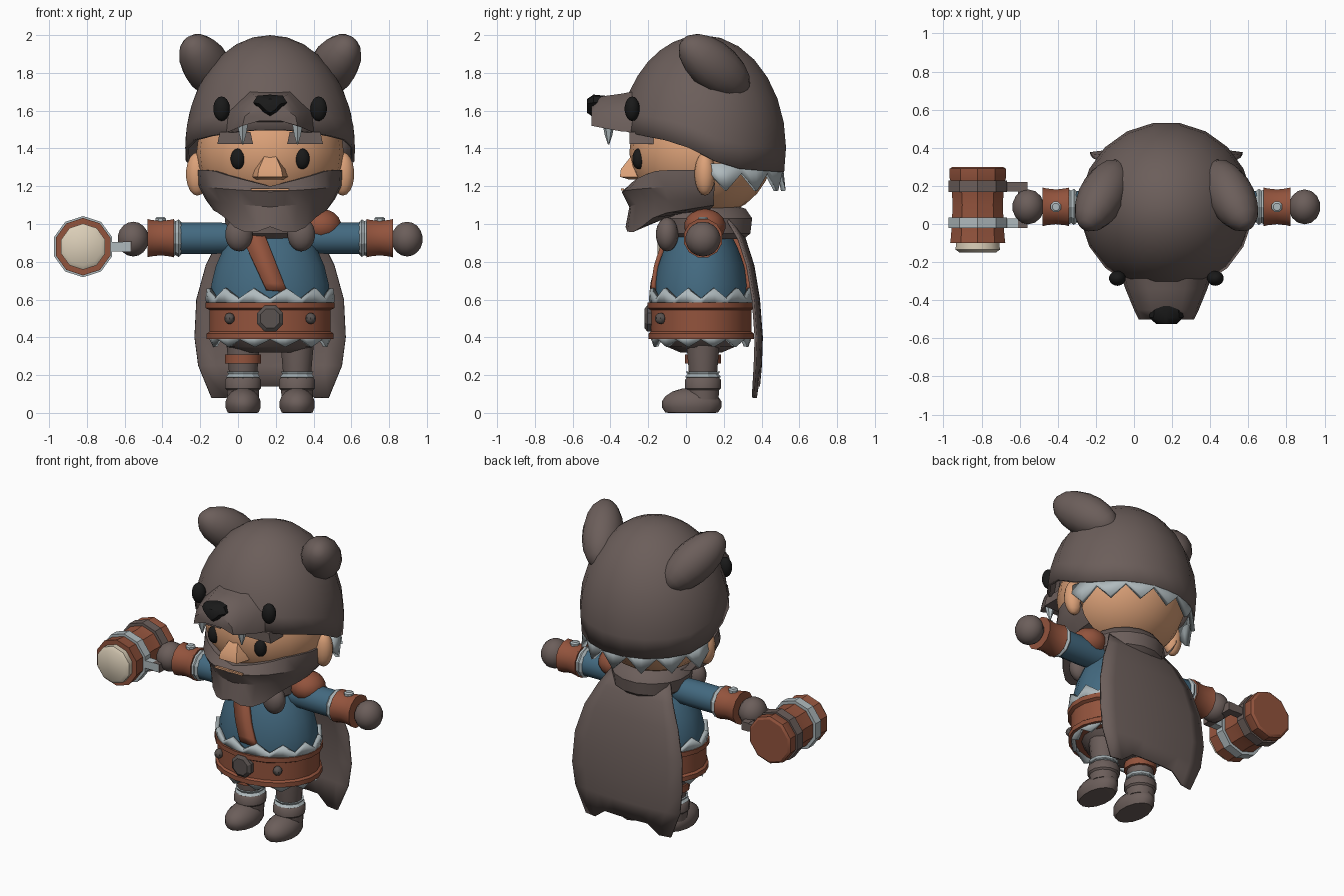
import bpy, bmesh, math
from mathutils import Matrix, Vector

if "Cube" in bpy.data.objects:
    bpy.data.objects.remove(bpy.data.objects["Cube"])

CX, CY = 0.17, 0.08          # body axis
TAU = 2 * math.pi

def material(name, c):
    m = bpy.data.materials.new(name)
    m.diffuse_color = (*c, 1)
    m.use_nodes = True
    m.node_tree.nodes["Principled BSDF"].inputs["Base Color"].default_value = m.diffuse_color
    return m

FUR = material("brown_fur", (0.148, 0.112, 0.103))
SKIN = material("skin", (0.72, 0.36, 0.19))
LEATHER = material("red_leather", (0.29, 0.087, 0.046))
BLUE = material("blue_cloth", (0.056, 0.142, 0.215))
PALE = material("pale_grey", (0.43, 0.49, 0.51))
CREAM = material("cream", (0.71, 0.62, 0.48))
BLACK = material("black", (0.01, 0.01, 0.01))
IRON = material("dark_iron", (0.10, 0.085, 0.08))

def build(name, verts, faces, mat, thick=0, angle=40):
    me = bpy.data.meshes.new(name)
    me.from_pydata([tuple(v) for v in verts], [], faces)
    bm = bmesh.new()
    bm.from_mesh(me)
    bmesh.ops.remove_doubles(bm, verts=bm.verts, dist=1e-5)
    bmesh.ops.recalc_face_normals(bm, faces=bm.faces)
    bm.to_mesh(me)
    bm.free()
    me.materials.append(mat)
    for p in me.polygons:
        p.use_smooth = True
    me.set_sharp_from_angle(angle=math.radians(angle))
    ob = bpy.data.objects.new(name, me)
    bpy.context.collection.objects.link(ob)
    if thick:
        mod = ob.modifiers.new("thickness", 'SOLIDIFY')
        mod.thickness, mod.offset = thick, 0
    return ob

def loft(name, rows, mat, closed=True, caps=True, thick=0, angle=40):
    n = len(rows[0])
    verts = [v for r in rows for v in r]
    faces = [(i*n+j, i*n+(j+1) % n, (i+1)*n+(j+1) % n, (i+1)*n+j)
             for i in range(len(rows)-1) for j in range(n if closed else n-1)]
    if caps:
        faces += [tuple(range(n)), tuple(range((len(rows)-1)*n, len(rows)*n))]
    return build(name, verts, faces, mat, thick, angle)

def lathe(name, c, profile, mat, axis='Z', sy=1, seg=16, caps=True, thick=0, angle=40):
    """profile: (distance along axis, radius)"""
    def pt(h, r, a):
        u, v = r*math.cos(a), r*sy*math.sin(a)
        off = {'Z': (u, v, h), 'Y': (u, h, v), 'X': (h, u, v)}[axis]
        return Vector(c) + Vector(off)
    rows = [[pt(h, r, TAU*(k+.5)/seg) for k in range(seg)] for h, r in profile]
    return loft(name, rows, mat, True, caps, thick, angle)

def ball(name, c, r, mat, rot=None, seg=14, rings=9, floor=None):
    bm = bmesh.new()
    bmesh.ops.create_uvsphere(bm, u_segments=seg, v_segments=rings, radius=1)
    m = Matrix.Translation(c) @ (rot or Matrix()) @ Matrix.Diagonal((*r, 1))
    bmesh.ops.transform(bm, matrix=m, verts=bm.verts)
    verts = [v.co.copy() for v in bm.verts]
    faces = [[v.index for v in f.verts] for f in bm.faces]
    bm.free()
    if floor is not None:
        for v in verts:
            v.z = max(v.z, floor)
    return build(name, verts, faces, mat)

def box(name, c, size, mat, taper=1.0):
    x, y, z = (s/2 for s in size)
    rows = [[Vector(c)+Vector((a*x*k, b*y, h)) for a, b in ((-1, -1), (1, -1), (1, 1), (-1, 1))]
            for h, k in ((-z, 1), (z, taper))]
    return loft(name, rows, mat)

def teeth(name, c, r0, r1, z0, z_low, z_high, n, sy=1, a0=0, a1=TAU):
    """ragged fur trim: straight edge at z0, zigzag edge between z_low and z_high"""
    full = a1 - a0 > 6.2
    rows = [[], []]
    for k in range(n if full else n+1):
        a = a0 + (a1-a0)*k/n
        d = Vector((math.cos(a), math.sin(a)*sy, 0))
        rows[0].append(Vector(c) + d*r0 + Vector((0, 0, z0)))
        rows[1].append(Vector(c) + d*(r1 if k % 2 else (r0+r1)/2) + Vector((0, 0, z_high if k % 2 else z_low)))
    return loft(name, rows, PALE, full, False, 0.025, 20)

def lerp(x, pts):
    if x <= pts[0][0]:
        return pts[0][1]
    for (a, b), (c, d) in zip(pts, pts[1:]):
        if x <= c:
            return b + (d-b)*(x-a)/(c-a)
    return pts[-1][1]

# Torso and trousers seat
TORSO = [(.42, .28), (.5, .31), (.6, .32), (.68, .315), (.78, .29), (.87, .25), (.95, .2), (1.05, .13)]
lathe("tunic", (CX, CY, 0), TORSO, BLUE, sy=.79, seg=20)
lathe("trouser_seat", (CX, CY, 0), [(.32, .14), (.35, .23), (.44, .29)], FUR, sy=.8)

# Bandolier, front and back
for side, label in ((-1, "front"), (1, "back")):
    rows = []
    for i in range(9):
        t = i/8
        row = []
        for x, z in ((-.15+.13*t, .93-.28*t), (-.05+.14*t, 1.0-.36*t)):
            r = lerp(z, TORSO) + .012
            row.append((CX+x, CY + side*.79*math.sqrt(max(r*r-x*x, 0)), z))
        rows.append(row)
    loft("bandolier_" + label, rows, LEATHER, False, False, .025)
ball("shoulder_pad", (CX+.27, .1, .99), (.11, .11, .09), LEATHER)

# Belt with trims, buckle and studs
lathe("belt", (CX, CY, 0), [(.39, .29), (.39, .34), (.42, .34), (.43, .325), (.545, .325),
      (.555, .345), (.585, .345), (.585, .29)], LEATHER, sy=.83, seg=20, angle=30)
teeth("upper_fur_trim", (CX, CY, 0), .325, .335, .575, .605, .66, 24, .8)
teeth("lower_fur_trim", (CX, CY, 0), .315, .30, .42, .39, .35, 24, .82)
lathe("buckle", (CX, -.19, .5), [(.03, .075), (-.015, .075), (-.03, .055)], IRON, 'Y', seg=8, angle=20)
for s in (-1, 1):
    ball("belt_stud", (CX+s*.215, -.135, .5), (.028, .03, .03), IRON, seg=8, rings=6)

# Arms, bracers, hands, legs and boots
for s in (-1, 1):
    c = (CX, .09, .925)
    lathe("sleeve", c, [(s*.12, .08), (s*.3, .086), (s*.49, .086)], BLUE, 'X', seg=12)
    lathe("sleeve_fur", c, [(s*.47, .085), (s*.485, .1), (s*.5, .09), (s*.52, .1)], PALE, 'X', seg=10, angle=20)
    lathe("bracer", c, [(s*.51, .105), (s*.53, .1), (s*.58, .094), (s*.63, .1), (s*.65, .105)], LEATHER, 'X', seg=12)
    lathe("bracer_rivet", (CX+s*.58, .09, 1.0), [(0, .03), (.03, .03), (.038, .02)], PALE, seg=8)
    ball("hand", (CX+s*.725, .09, .92), (.085, .093, .092), FUR)
    x = CX + s*.143
    lathe("leg", (x, .09, 0), [(.17, .07), (.22, .078), (.3, .085), (.4, .095)], FUR, seg=12)
    lathe("boot_fur", (x, .09, 0), [(.185, .085), (.19, .095), (.205, .082), (.218, .09)], PALE, seg=10, angle=20)
    lathe("boot_shaft", (x, .09, 0), [(.07, .085), (.12, .088), (.13, .098), (.175, .098), (.19, .085)], FUR, seg=12)
    ball("boot", (x, .03, .045), (.097, .16, .088), FUR, floor=0)
lathe("leg_strap", (CX-.143, .09, 0), [(.262, .08), (.262, .098), (.308, .098), (.308, .08)], LEATHER, seg=12)

# Cape, collar and dangling paws
CAPE = [(1.04, .2, .24), (.92, .27, .31), (.78, .34, .355), (.6, .39, .385),
        (.4, .4, .4), (.25, .38, .395), (.08, .31, .385)]
rows = []
for i, (z, w, y) in enumerate(CAPE):
    us = [k/4 for k in range(-4, 5)]
    rows.append([(CX+u*w, y - .03*u*u, z + (.06 if i == 6 and abs(u) < .6 else 0)) for u in us])
loft("cape", rows, FUR, False, False, .014)
lathe("cape_collar", (CX, .11, 0), [(.92, .2), (.95, .235), (1.03, .245), (1.08, .21), (1.1, .15)], FUR)
for s in (-1, 1):
    ball("cape_paw", (CX+s*.165, -.1, .945), (.075, .06, .09), FUR)

# Head and face
ball("head", (CX, CY, 1.38), (.39, .38, .35), SKIN, seg=20, rings=14)
for s in (-1, 1):
    ball("ear", (CX+s*.385, .1, 1.265), (.062, .055, .115), SKIN)
    ball("eye", (CX+s*.17, -.25, 1.345), (.04, .035, .055), BLACK)
    box("eyebrow", (CX+s*.185, -.235, 1.455), (.19, .13, .065), FUR, .85)
rows = [[(CX+a*w, y, z) for a, y, z in ((-1, -.2, zb), (-.6, yf, zb), (.6, yf, zb), (1, -.2, zb))]
        for zb, w, yf in ((1.235, .09, -.3), (1.25, .11, -.35), (1.29, .1, -.345), (1.36, .05, -.29))]
loft("nose", rows, SKIN, angle=50)

# Beard: bands wrapped around the lower face
rows = [[] for _ in range(6)]
for k in range(-8, 9):
    a = math.radians(100*k/8)
    s = abs(k)/8
    top = 1.2 + .085*min(1, s*1.9)
    low = lerp(s, [(0, .985), (.125, .96), (.3, .955), (.55, 1.05), (1, 1.1)])
    for row, (rx, ry, z) in zip(rows, ((.28, .26, top), (.385, .375, top), (.38, .42, 1.17+.04*s),
                                       (.345, .38, 1.09+.05*s), (.31, .40, low), (.18, .15, 1.06))):
        row.append((CX+rx*math.sin(a), CY-ry*math.cos(a), z))
loft("beard", rows, FUR, False, False, angle=30)
box("mouth_line", (CX, -.336, 1.183), (.2, .015, .012), SKIN)

# Hood shell, cut along a rim that drops towards the back
RIM = [(-.35, 1.5), (-.24, 1.47), (-.03, 1.43), (.2, 1.31), (.3, 1.29), (.52, 1.275)]
rows = []
for i in range(9):
    row = []
    for k in range(20):
        a = TAU*(k+.5)/20
        end = math.asin((lerp(.09+.435*math.sin(a), RIM)-1.4)/.59)
        p = math.pi/2 + (end-math.pi/2)*i/8
        row.append((CX+.445*math.cos(p)*math.cos(a), .085+.44*math.cos(p)*math.sin(a), 1.4+.59*math.sin(p)))
    rows.append(row)
loft("hood", rows, FUR, True, False, .02, 50)
teeth("hood_fur", (CX, .085, 0), .415, .43, 1.32, 1.27, 1.175, 14, 1, math.radians(5), math.radians(175))

# Animal face on the hood
SHAPE = ((-1, 0), (-.93, .5), (-.45, 1), (.45, 1), (.93, .5), (1, 0), (.4, .25), (-.4, .25))
rows = [[(CX+a*w, y, zb+t*(zt-zb)) for a, t in SHAPE]
        for y, w, zb, zt in ((-.18, .27, 1.48, 1.72), (-.34, .215, 1.49, 1.69),
                             (-.45, .17, 1.51, 1.675), (-.5, .145, 1.52, 1.62))]
loft("snout", rows, FUR, angle=50)
NOSE = ((0, -1), (-.45, -.6), (-1, .3), (-.75, .9), (0, 1), (.75, .9), (1, .3), (.45, -.6))
rows = [[(CX+a*.09*k, y, 1.625+b*.06*k) for a, b in NOSE] for y, k in ((-.43, .9), (-.49, 1), (-.525, .6))]
loft("snout_nose", rows, BLACK, angle=50)
for s in (-1, 1):
    ball("hood_eye", (CX+s*.257, -.285, 1.61), (.045, .04, .065), BLACK)
    lathe("fang", (CX+s*.145, -.41, 0), [(1.42, .003), (1.47, .02), (1.54, .034)], PALE, seg=6, angle=20)
    long_axis = Vector((-s*.4, .72, -.58)).normalized()
    rot = long_axis.to_track_quat('Z', 'X').to_matrix().to_4x4()
    ball("hood_ear", (CX+s*.335, .15, 1.835), (.13, .125, .235), FUR, rot)

# Tankard held sideways
T = (-.82, 0, .88)
lathe("tankard_body", T, [(-.1, .12), (-.1, .152), (-.06, .147), (.1, .138), (.22, .147),
      (.24, .155), (.29, .155), (.3, .14)], LEATHER, 'Y', seg=10, angle=25)
lathe("tankard_foam", T, [(-.09, .12), (-.135, .122), (-.15, .1)], CREAM, 'Y', seg=10, angle=50)
for nm, y0, y1, mat in (("front_band", -.022, .034, PALE), ("rear_band", .168, .228, FUR)):
    lathe(nm, T, [(y0, .14), (y0, .162), (y1, .162), (y1, .14)], mat, 'Y', seg=10, angle=25)
box("handle_front_arm", (-.63, .005, .88), (.12, .05, .05), PALE)
box("handle_rear_arm", (-.63, .195, .88), (.12, .05, .05), FUR)
box("handle_grip", (-.585, .1, .88), (.05, .24, .055), FUR)
